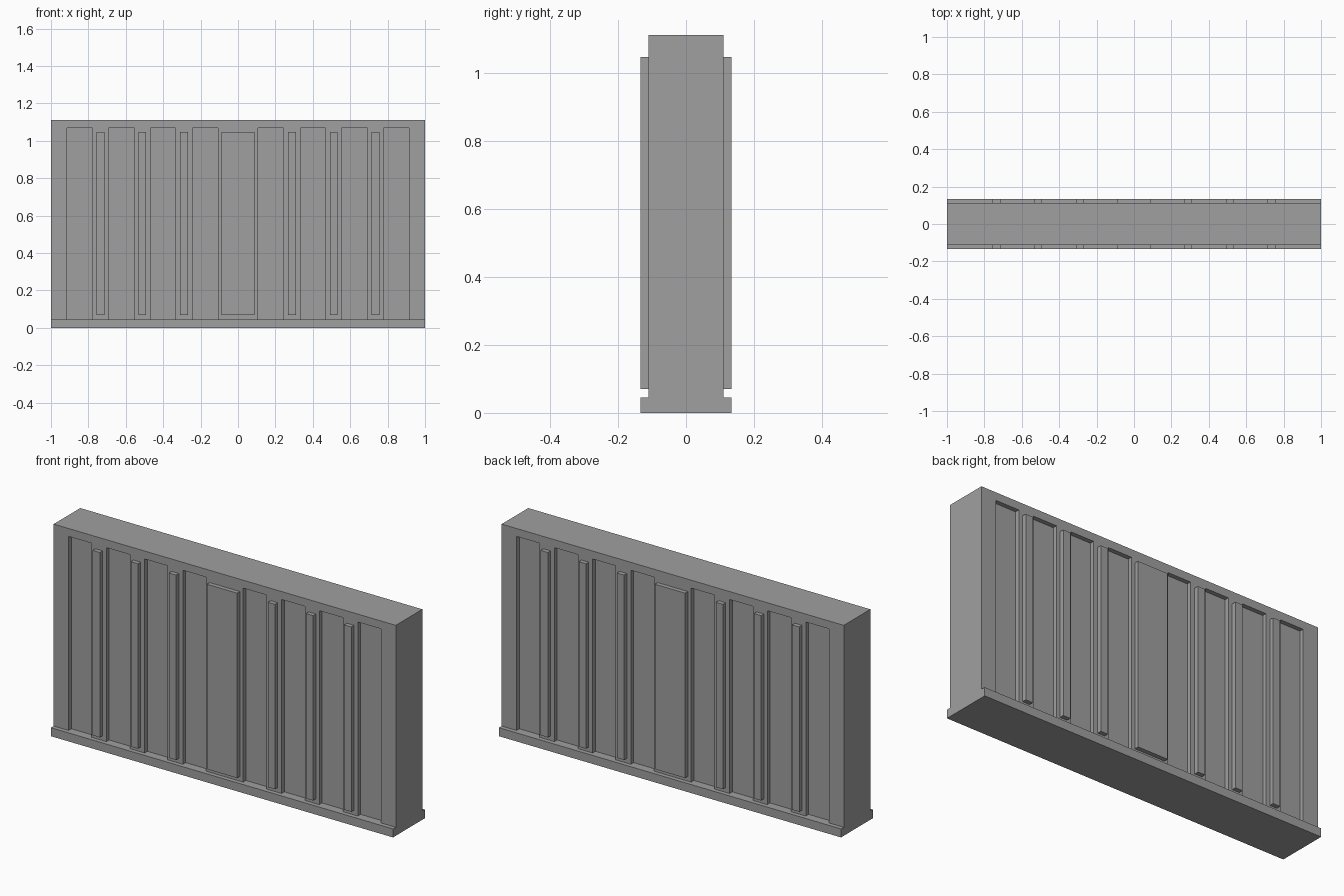
import bpy
import bmesh
from mathutils import Matrix, Vector

cube = bpy.data.objects.get("Cube")
if cube:
    bpy.data.objects.remove(cube, do_unlink=True)

HALF_LENGTH = 1.0
BODY_Y, OUTER_Y, RECESS_Y = 0.111, 0.134, 0.088
BASE_TOP, TOP = 0.045, 1.112
RECESS_TOP, PILASTER_BOTTOM, PILASTER_TOP = 1.07, 0.07, 1.047

grey = bpy.data.materials.new("plain grey")
grey.use_nodes = True
grey.diffuse_color = (0.35, 0.35, 0.35, 1)
grey.node_tree.nodes["Principled BSDF"].inputs["Base Color"].default_value = grey.diffuse_color


def boxes(name, extents):
    """One object from boxes given as (x0, x1, y0, y1, z0, z1)."""
    bm = bmesh.new()
    for x0, x1, y0, y1, z0, z1 in extents:
        centre = Vector((x0 + x1, y0 + y1, z0 + z1)) / 2
        size = Matrix.Diagonal((x1 - x0, y1 - y0, z1 - z0, 1))
        bmesh.ops.create_cube(bm, size=1, matrix=Matrix.Translation(centre) @ size)
    mesh = bpy.data.meshes.new(name)
    bm.to_mesh(mesh)
    bm.free()
    mesh.materials.append(grey)
    obj = bpy.data.objects.new(name, mesh)
    bpy.context.collection.objects.link(obj)
    return obj


def both_faces(x0, x1, near, far, z0, z1):
    """The same box on the front and on the back of the wall."""
    return [(x0, x1, -far, -near, z0, z1), (x0, x1, near, far, z0, z1)]


# Plinth and wall
boxes("plinth", [(-HALF_LENGTH, HALF_LENGTH, -OUTER_Y, OUTER_Y, 0, BASE_TOP)])
wall = boxes("wall", [(-HALF_LENGTH, HALF_LENGTH, -BODY_Y, BODY_Y, BASE_TOP, TOP)])

# Sunken panels, open at the plinth
cuts = []
for left, right in [(0.108, 0.244), (0.333, 0.468), (0.553, 0.692), (0.778, 0.913)]:
    for x0, x1 in [(left, right), (-right, -left)]:
        cuts += both_faces(x0, x1, RECESS_Y, OUTER_Y, 0, RECESS_TOP)
cutter = boxes("panel_cutter", cuts)
cutter.hide_render = True
cut = wall.modifiers.new("sunken panels", 'BOOLEAN')
cut.operation = 'DIFFERENCE'
cut.solver = 'EXACT'
cut.object = cutter
bpy.context.view_layer.objects.active = wall
bpy.ops.object.modifier_apply(modifier=cut.name)
bpy.data.objects.remove(cutter, do_unlink=True)

# Raised strips between the panels
strips = []
for centre in (0.289, 0.512, 0.735):
    for x in (-centre, centre):
        strips += both_faces(x - 0.021, x + 0.021, BODY_Y, OUTER_Y, PILASTER_BOTTOM, PILASTER_TOP)
boxes("narrow_pilasters", strips)
boxes("centre_pilasters", both_faces(-0.088, 0.088, BODY_Y, OUTER_Y, PILASTER_BOTTOM, PILASTER_TOP))
